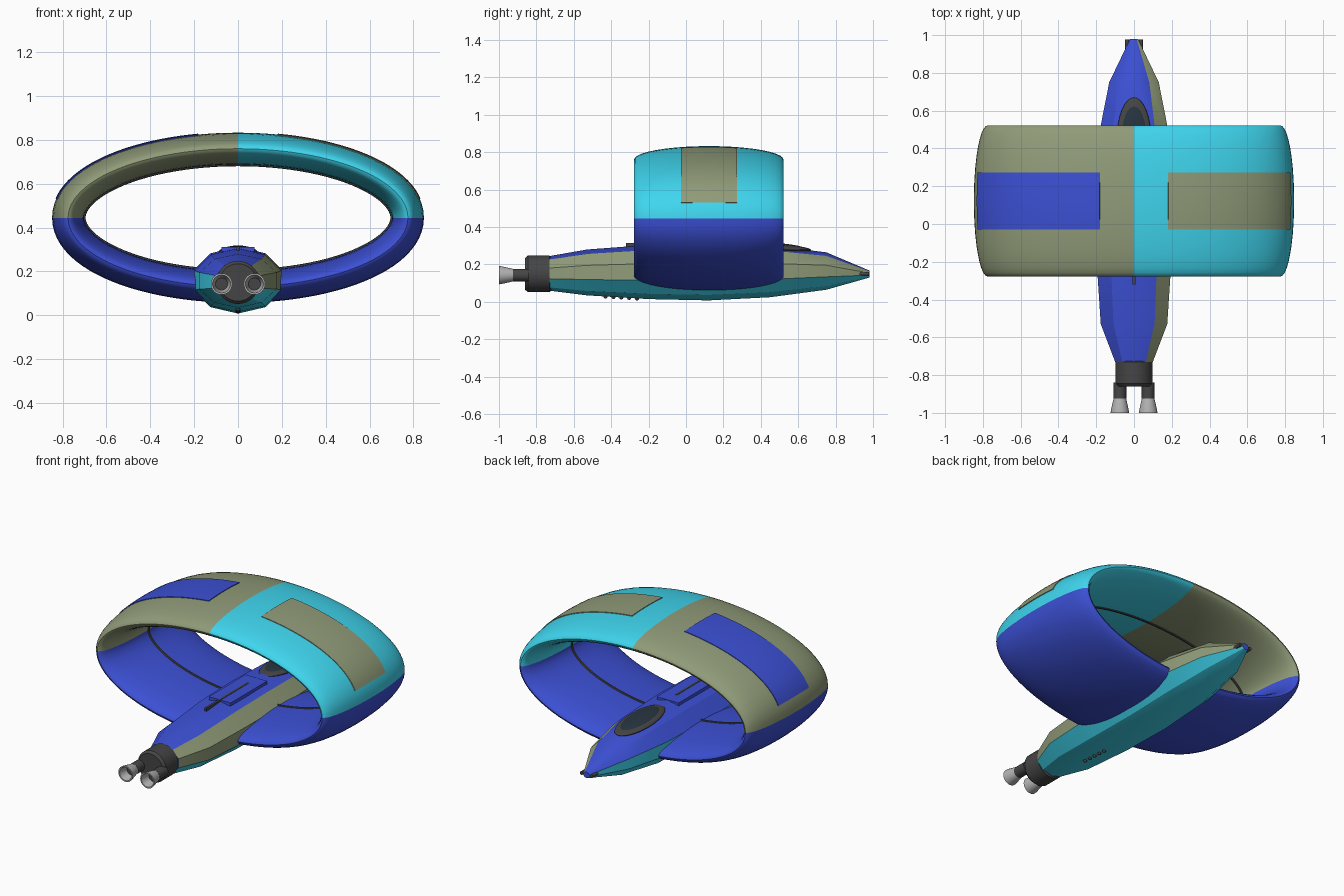
import bpy, bmesh
from math import sin, cos, pi, radians, hypot

if "Cube" in bpy.data.objects:
    bpy.data.objects.remove(bpy.data.objects["Cube"])


def material(name, rgb):
    m = bpy.data.materials.new(name)
    m.diffuse_color = (*rgb, 1)
    m.use_nodes = True
    m.node_tree.nodes["Principled BSDF"].inputs["Base Color"].default_value = m.diffuse_color
    return m


BLUE = material("blue", (0.045, 0.08, 0.66))
CYAN = material("cyan", (0.05, 0.67, 0.86))
OLIVE = material("olive", (0.28, 0.33, 0.19))
DARK = material("dark", (0.06, 0.06, 0.06))
GLASS = material("glass", (0.02, 0.035, 0.05))
STEEL = material("steel", (0.45, 0.45, 0.45))


def loft(name, rings, mats, pick=lambda k: 0, caps=True, closed=False, angle=30):
    """Skin a list of equal-length closed rings of points."""
    bm = bmesh.new()
    vs = [[bm.verts.new(p) for p in r] for r in rings]
    n = len(rings[0])
    for i in range(len(vs) if closed else len(vs) - 1):
        a, b = vs[i], vs[(i + 1) % len(vs)]
        for k in range(n):
            f = bm.faces.new((a[k], a[(k + 1) % n], b[(k + 1) % n], b[k]))
            f.material_index = pick(k)
    if caps and not closed:
        bm.faces.new(vs[0])
        bm.faces.new(vs[-1])
    bmesh.ops.recalc_face_normals(bm, faces=bm.faces)
    me = bpy.data.meshes.new(name)
    bm.to_mesh(me)
    bm.free()
    for m in mats:
        me.materials.append(m)
    ob = bpy.data.objects.new(name, me)
    bpy.context.collection.objects.link(ob)
    bpy.ops.object.select_all(action='DESELECT')
    ob.select_set(True)
    bpy.context.view_layer.objects.active = ob
    bpy.ops.object.shade_smooth_by_angle(angle=radians(angle))
    return ob


def lathe(name, profile, x, z, mat, n=24):
    """Turn (y, radius) points about an axis along y."""
    return loft(name, [[(x + r * cos(2 * pi * k / n), y, z + r * sin(2 * pi * k / n))
                        for k in range(n)] for y, r in profile], [mat], angle=35)


def box(name, size, loc, mat):
    bpy.ops.mesh.primitive_cube_add(size=1, location=loc)
    ob = bpy.context.object
    ob.name = name
    ob.scale = size
    ob.data.materials.append(mat)
    return ob


# Ring wing: flat oval section swept round an ellipse
CY, CZ, AX, AZ = 0.122, 0.445, 0.775, 0.315
CHORD, THICK = 0.4, 0.073


def sweep(name, t0, t1, n, section, mat, closed=False):
    rings = []
    for i in range(n if closed else n + 1):
        t = radians(t0 + (t1 - t0) * i / n)
        nx, nz = AZ * cos(t), AX * sin(t)
        d = hypot(nx, nz)
        rings.append([(AX * cos(t) + v * nx / d, CY + u, CZ + AZ * sin(t) + v * nz / d)
                      for u, v in section])
    return loft(name, rings, [mat], closed=closed)


oval = [(CHORD * cos(a), THICK * sin(a)) for a in (2 * pi * k / 40 for k in range(40))]
sweep("wing_upper_right", 0, 90, 24, oval, CYAN)
sweep("wing_upper_left", 90, 180, 24, oval, OLIVE)
sweep("wing_lower", 180, 360, 48, oval, BLUE)

# Raised panels on top of the wing
us = [-0.15 + 0.05 * k for k in range(7)]
skin = [(u, THICK * (1 - (u / CHORD) ** 2) ** 0.5 + 0.004) for u in us]
patch = skin + [(u, v - 0.015) for u, v in reversed(skin)]
sweep("wing_panel_right", 10.3, 77, 24, patch, OLIVE)
sweep("wing_panel_left", 103, 169.7, 24, patch, BLUE)

# Dark cable round the inside of the wing
cable = [(0.008 * cos(pi * k / 4), -THICK + 0.007 * sin(pi * k / 4)) for k in range(8)]
sweep("wing_inner_cable", 0, 360, 96, cable, DARK, closed=True)

# Ten-sided fuselage: y, half width, bottom, top
stations = [(-0.73, 0.105, 0.06, 0.245), (-0.53, 0.185, 0.035, 0.28), (-0.2, 0.208, 0.015, 0.305),
            (0.12, 0.212, 0.008, 0.312), (0.45, 0.2, 0.025, 0.302), (0.75, 0.138, 0.065, 0.265),
            (0.98, 0.022, 0.13, 0.168)]
rings = []
for y, w, lo, hi in stations:
    angs = [radians(18 + 36 * k) for k in range(10)]
    rings.append([(w * cos(a), y, (lo + hi) / 2 + (hi - lo) / 2 * sin(a)) for a in angs])
loft("fuselage", rings, [BLUE, CYAN, OLIVE],
     pick=lambda k: 0 if 1 <= k <= 3 else 1 if 4 <= k <= 8 else 2)

# Canopy with its frame
for name, sc, z, mat in (("canopy_frame", (0.09, 0.215, 0.022), 0.289, DARK),
                         ("canopy_glass", (0.076, 0.188, 0.026), 0.291, GLASS)):
    bpy.ops.mesh.primitive_uv_sphere_add(segments=32, ring_count=16, location=(0, 0.455, z))
    ob = bpy.context.object
    ob.name = name
    ob.scale = sc
    ob.rotation_euler.x = radians(-3)
    ob.data.materials.append(mat)
    bpy.ops.object.shade_smooth()

# Back hatch and slot
box("back_hatch", (0.15, 0.36, 0.02), (0, 0.0, 0.302), BLUE)
box("back_slot", (0.014, 0.42, 0.02), (0, -0.11, 0.304), DARK)

# Engine collar
lathe("engine_collar", [(-0.72, 0.088), (-0.73, 0.098), (-0.845, 0.098), (-0.86, 0.085)],
      0, 0.15, DARK, 32)

# Twin engines and nose barrels
for s, side in ((-1, "left"), (1, "right")):
    x = s * 0.075
    lathe("engine_pipe_" + side, [(-0.84, 0.034), (-0.925, 0.034)], x, 0.143, DARK)
    lathe("engine_nozzle_" + side,
          [(-0.92, 0.032), (-0.935, 0.036), (-0.985, 0.047), (-1.0, 0.049),
           (-1.0, 0.041), (-0.935, 0.028)], x, 0.143, STEEL)
    lathe("nozzle_core_" + side, [(-0.93, 0.028), (-0.945, 0.028)], x, 0.143, DARK)
    lathe("nose_barrel_" + side, [(0.92, 0.011), (0.978, 0.011)], s * 0.036, 0.15, DARK, 12)

# Row of vents under the belly
for i in range(5):
    y = -0.43 + 0.042 * i
    bpy.ops.mesh.primitive_uv_sphere_add(segments=12, ring_count=8, radius=0.011,
                                         location=(0, y, 0.035 - (y + 0.53) * 0.06))
    bpy.context.object.name = "belly_vent_%d" % (i + 1)
    bpy.context.object.data.materials.append(DARK)
